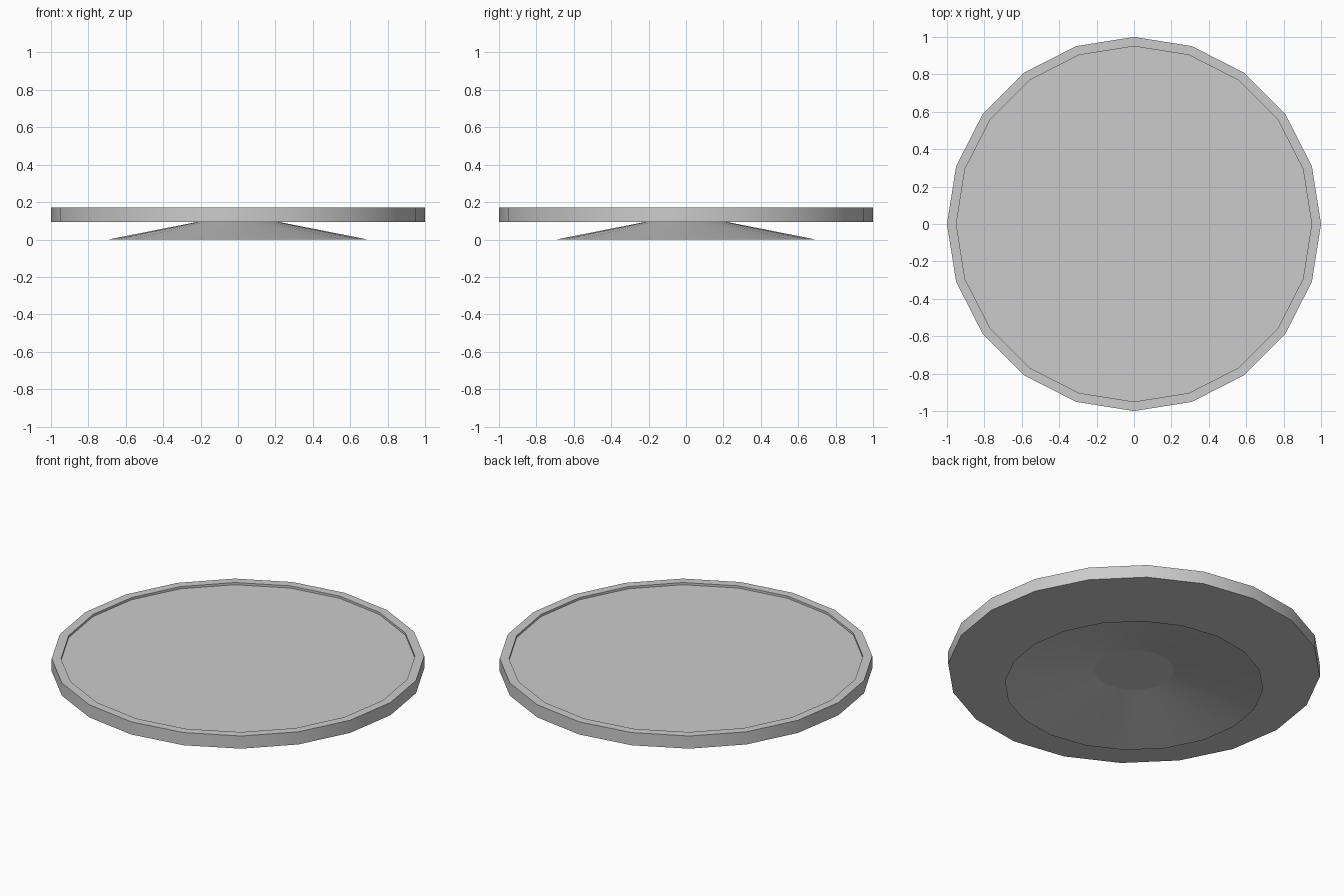
import bpy
import bmesh
import math

SIDES = 20

cube = bpy.data.objects.get("Cube")
if cube:
    bpy.data.objects.remove(cube, do_unlink=True)

grey = bpy.data.materials.new("light_grey")
grey.use_nodes = True
COLOUR = (0.6, 0.6, 0.6, 1)
grey.diffuse_color = COLOUR
grey.node_tree.nodes["Principled BSDF"].inputs["Base Color"].default_value = COLOUR


def lathe(name, profile, capped):
    """Turn (radius, height) points about z; optionally close both ends."""
    bm = bmesh.new()
    rings = []
    for radius, height in profile:
        angles = [math.tau * i / SIDES for i in range(SIDES)]
        rings.append([bm.verts.new((radius * math.cos(a), radius * math.sin(a), height))
                      for a in angles])
    for low, high in zip(rings, rings[1:]):
        for i in range(SIDES):
            j = (i + 1) % SIDES
            bm.faces.new((low[i], low[j], high[j], high[i]))
    if capped:
        bm.faces.new(rings[0][::-1])
        bm.faces.new(rings[-1])
    mesh = bpy.data.meshes.new(name)
    bm.to_mesh(mesh)
    bm.free()
    mesh.materials.append(grey)
    obj = bpy.data.objects.new(name, mesh)
    bpy.context.collection.objects.link(obj)
    bpy.ops.object.select_all(action='DESELECT')
    obj.select_set(True)
    bpy.context.view_layer.objects.active = obj
    bpy.ops.object.shade_smooth_by_angle(angle=math.radians(30))
    return obj


# Round plate with a raised rim and a shallow recessed floor
lathe("plate", [(1, 0.095), (1, 0.17), (0.95, 0.17), (0.95, 0.157)], True)

# Thin flared foot, open underneath
lathe("flared_foot", [(0.695, 0), (0.213, 0.095)], False)
